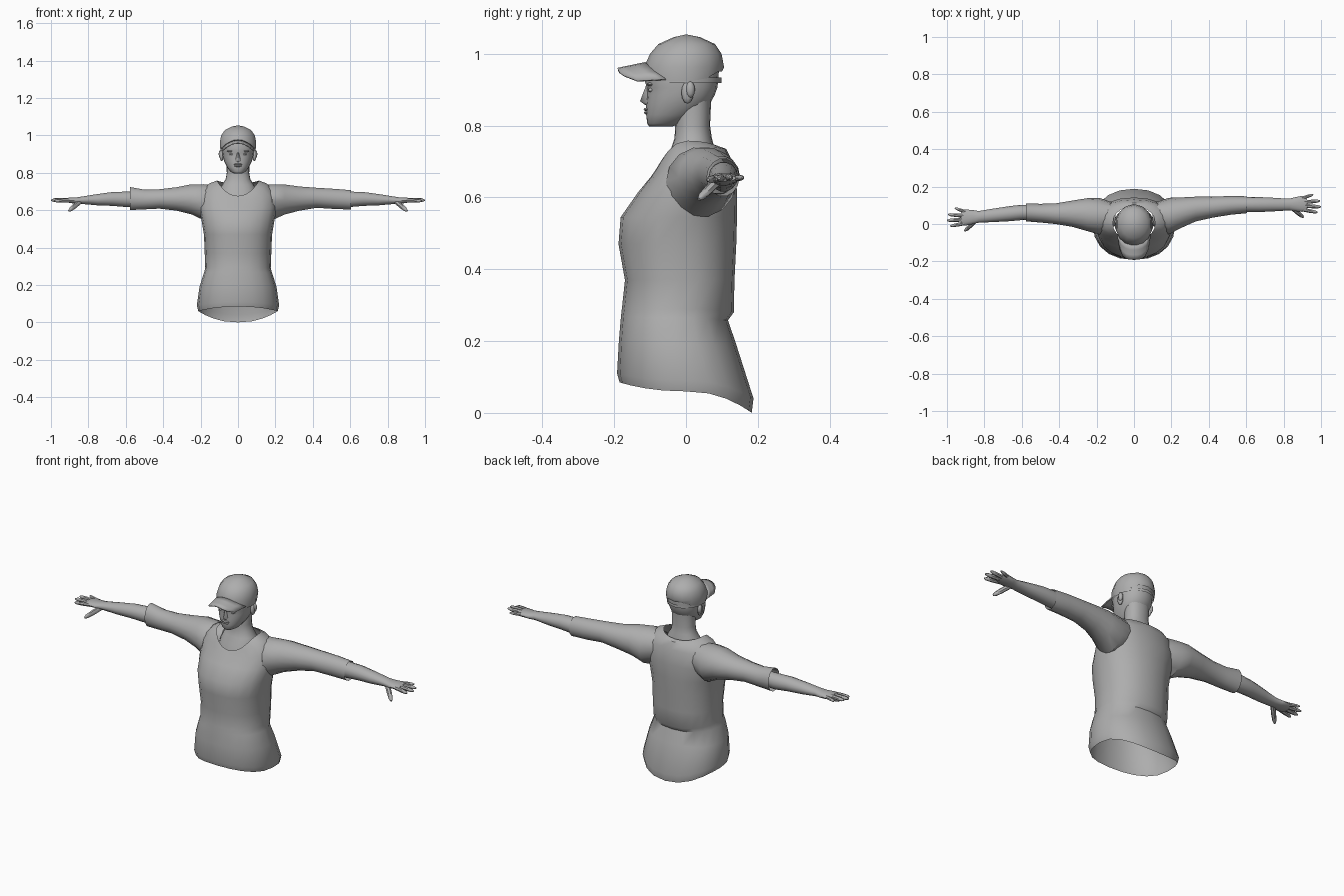
import bpy, bmesh, math
from mathutils import Vector

if "Cube" in bpy.data.objects:
    bpy.data.objects.remove(bpy.data.objects["Cube"])

grey = bpy.data.materials.new("plain_grey")
grey.diffuse_color = (0.42, 0.42, 0.42, 1)
grey.use_nodes = True
grey.node_tree.nodes["Principled BSDF"].inputs["Base Color"].default_value = grey.diffuse_color


def finish(name, bm, angle=40):
    bmesh.ops.recalc_face_normals(bm, faces=bm.faces)
    me = bpy.data.meshes.new(name)
    bm.to_mesh(me)
    bm.free()
    me.materials.append(grey)
    ob = bpy.data.objects.new(name, me)
    bpy.context.collection.objects.link(ob)
    bpy.ops.object.select_all(action='DESELECT')
    ob.select_set(True)
    bpy.context.view_layer.objects.active = ob
    bpy.ops.object.shade_smooth_by_angle(angle=math.radians(angle))
    return ob


def loft(bm, rings, start=False, end=False):
    """Skin a list of closed rings, with optional end caps."""
    vs = [[bm.verts.new(p) for p in r] for r in rings]
    n = len(vs[0])
    for a, b in zip(vs, vs[1:]):
        for i in range(n):
            j = (i + 1) % n
            bm.faces.new((a[i], a[j], b[j], b[i]))
    if start:
        bm.faces.new(vs[0])
    if end:
        bm.faces.new(vs[-1])


def level(zf, zs, zb, yf, yb, w, n=20, p=0.9):
    """Upright-body ring: heights at front/side/back, depth range, half width."""
    out = []
    for i in range(n):
        a = 2 * math.pi * i / n
        c, s = math.cos(a), math.sin(a)
        z = zs + ((zf if c > 0 else zb) - zs) * c * c
        c, s = (math.copysign(abs(t) ** p, t) for t in (c, s))
        out.append((w * s, (yf + yb) / 2 + (yf - yb) / 2 * c, z))
    return out


def flat(z, yf, yb, w, n=20, p=0.9):
    return level(z, z, z, yf, yb, w, n, p)


def arm_ring(x, y, z, hy, hz, n=14):
    return [(x, y + hy * math.cos(2 * math.pi * i / n),
             z + hz * math.sin(2 * math.pi * i / n)) for i in range(n)]


def finger(bm, a, b, r):
    """Tapered tube with a rounded tip."""
    a, b = Vector(a), Vector(b)
    d = (b - a).normalized()
    u = d.cross(Vector((0, 0, 1))).normalized()
    v = d.cross(u)
    rings = []
    for t, k in ((0, 1), (0.5, 1), (0.85, 0.8), (1, 0.35)):
        c = a.lerp(b, t)
        rings.append([c + (u * math.cos(q) + v * math.sin(q)) * r * k
                      for q in (math.tau * i / 7 for i in range(7))])
    loft(bm, rings, True, True)


def blob(bm, c, size, seg=10):
    """Squashed ball for small face details."""
    r = bmesh.ops.create_uvsphere(bm, u_segments=seg, v_segments=6, radius=1)
    for v in r["verts"]:
        v.co = Vector(c) + Vector([v.co[k] * size[k] for k in range(3)])


# Shirt body, open at hem and collar
bm = bmesh.new()
loft(bm, [level(*r) for r in (
    (.085, .06, .0, -.185, .183, .212), (.11, .09, .04, -.192, .188, .22),
    (.20, .19, .19, -.187, .14, .206), (.27, .265, .258, -.181, .117, .182),
    (.295, .29, .28, -.178, .133, .175), (.37, .37, .37, -.17, .135, .178),
    (.47, .47, .47, -.188, .14, .182), (.545, .545, .545, -.182, .142, .195),
    (.615, .615, .62, -.133, .142, .208), (.655, .69, .70, -.10, .13, .20),
    (.668, .742, .735, -.09, .112, .155), (.676, .758, .742, -.083, .092, .113))])
finish("shirt_body", bm)

# Sleeves, open at the cuffs
sleeves = {
    "right_sleeve": ((.10, .05, .66, .06, .075), (.185, .042, .643, .098, .098),
                     (.25, .06, .657, .082, .082), (.33, .08, .662, .066, .066),
                     (.42, .09, .666, .056, .055), (.52, .10, .66, .05, .055),
                     (.605, .103, .655, .045, .053)),
    "left_sleeve": ((-.10, .05, .66, .06, .075), (-.185, .042, .643, .098, .098),
                    (-.25, .05, .658, .088, .082), (-.33, .055, .66, .07, .064),
                    (-.42, .055, .66, .055, .053), (-.5, .058, .657, .05, .054),
                    (-.577, .062, .662, .048, .063))}
for name, rows in sleeves.items():
    bm = bmesh.new()
    loft(bm, [arm_ring(*r) for r in rows])
    finish(name, bm)

# Forearms and hands; the left one is mirrored and set further forward
for side, name in ((1, "right_forearm_and_hand"), (-1, "left_forearm_and_hand")):
    bm = bmesh.new()
    loft(bm, [arm_ring(*r) for r in (
        (.52, .102, .658, .038, .04), (.60, .104, .658, .041, .042),
        (.67, .104, .66, .04, .038), (.75, .104, .656, .036, .031),
        (.83, .104, .653, .031, .021), (.86, .106, .651, .037, .018),
        (.90, .108, .653, .043, .015), (.925, .105, .654, .034, .009))], True, True)
    for a, b, r in (((.90, .078, .652), (.982, .062, .649), .0105),
                    ((.905, .098, .654), (1.0, .092, .653), .011),
                    ((.905, .117, .655), (.994, .124, .656), .0105),
                    ((.895, .137, .654), (.958, .158, .655), .009),
                    ((.845, .088, .645), (.905, .036, .595), .013)):
        finger(bm, a, b, r)
    if side < 0:
        for v in bm.verts:
            v.co.y -= .04 + .033 * max(0, min(1, (v.co.x - .58) / .32))
            v.co.x *= -1
    finish(name, bm, 50)

# Neck and the upper chest seen inside the collar
bm = bmesh.new()
loft(bm, [flat(*r) for r in (
    (.655, -.078, .085, .105), (.70, -.062, .085, .10), (.735, -.042, .08, .085),
    (.765, -.032, .072, .066), (.80, -.03, .067, .06), (.87, -.03, .07, .062))])
finish("neck", bm, 60)

# Head
bm = bmesh.new()
loft(bm, [flat(*r) for r in (
    (.797, -.102, -.04, .024), (.806, -.108, -.01, .041), (.83, -.111, .03, .059),
    (.86, -.111, .066, .074), (.885, -.109, .08, .081), (.905, -.109, .087, .084),
    (.925, -.115, .09, .086), (.96, -.11, .092, .086), (1.0, -.08, .08, .072))],
     True, True)
finish("head", bm, 60)

# Face: nose, lips, eyes, brows
bm = bmesh.new()
p = [bm.verts.new(c) for c in (
    (0, -.112, .91), (0, -.128, .868), (.017, -.106, .862), (-.017, -.106, .862),
    (0, -.113, .857), (.009, -.104, .905), (-.009, -.104, .905))]
for f in ((0, 1, 2, 5), (0, 6, 3, 1), (1, 4, 2), (1, 3, 4)):
    bm.faces.new([p[i] for i in f])
finish("nose", bm, 60)

bm = bmesh.new()
blob(bm, (0, -.109, .845), (.024, .009, .005))
blob(bm, (0, -.108, .836), (.02, .009, .005))
finish("lips", bm, 60)

bm = bmesh.new()
for s in (-1, 1):
    blob(bm, (s * .034, -.097, .899), (.015, .009, .006))
finish("eyes", bm, 60)

bm = bmesh.new()
for s in (-1, 1):
    blob(bm, (s * .036, -.099, .915), (.024, .009, .005))
finish("brows", bm, 60)

# Ears
bm = bmesh.new()
for s in (-1, 1):
    blob(bm, (s * .088, .004, .892), (.011, .017, .031))
    blob(bm, (s * .093, .012, .9), (.011, .013, .023))
finish("ears", bm, 60)

# Cap crown with an arched gap over the rear strap
bm = bmesh.new()
rings = [flat(z, yf, yb, w, 14, 1) for z, yf, yb, w in (
    (.924, -.116, .10, .097), (.963, -.117, .106, .1), (1.0, -.10, .099, .092),
    (1.027, -.077, .081, .073), (1.046, -.035, .04, .036))]
rings[0] = [(x, y, z + .026 * max(0, min(1, (y - .05) / .03))) for x, y, z in rings[0]]
loft(bm, rings)
bm.verts.ensure_lookup_table()
tip = bm.verts.new((0, 0, 1.054))
top = bm.verts[-15:-1]
for i in range(14):
    bm.faces.new((top[i], top[(i + 1) % 14], tip))
finish("cap_crown", bm, 45)

bm = bmesh.new()
loft(bm, [flat(z, -.113, .099, .095, 14, 1) for z in (.919, .934)])
finish("cap_strap", bm)

# Arched cap brim
bm = bmesh.new()
grid = []
for j in range(4):
    t = j / 3
    row = []
    for i in range(9):
        u = i / 4 - 1
        y0 = -.113 * math.sqrt(1 - .75 * u * u)
        y1 = -.19 + .055 * u ** 4
        row.append(bm.verts.new((u * (.088 - .012 * t), y0 + (y1 - y0) * t,
                                 .974 - .016 * t - .045 * u * u * (1 - .25 * t))))
    grid.append(row)
for a, b in zip(grid, grid[1:]):
    for i in range(8):
        bm.faces.new((a[i], a[i + 1], b[i + 1], b[i]))
brim = finish("cap_brim", bm)
solid = brim.modifiers.new("thickness", 'SOLIDIFY')
solid.thickness = .006
solid.offset = 0
